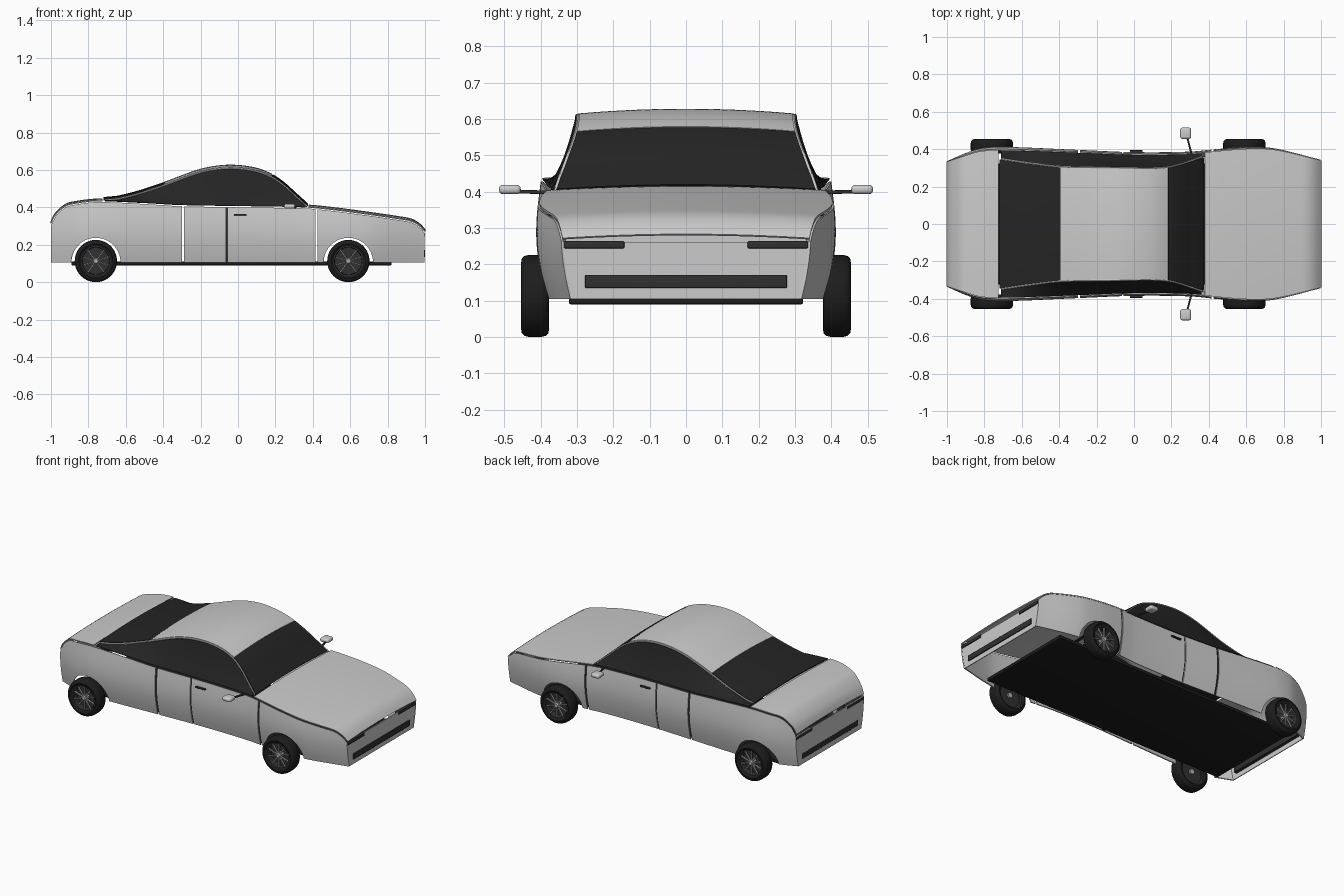
import bpy, bmesh, math
from mathutils import Matrix, Vector

if "Cube" in bpy.data.objects:
    bpy.data.objects.remove(bpy.data.objects["Cube"])


def mat(name, v):
    m = bpy.data.materials.new(name)
    m.diffuse_color = (v, v, v, 1)
    m.use_nodes = True
    m.node_tree.nodes["Principled BSDF"].inputs["Base Color"].default_value = m.diffuse_color
    return m


BLACK, GLASS, DARK = mat("rubber", 0.012), mat("glass", 0.018), mat("dark_trim", 0.03)
SILVER = mat("alloy", 0.45)


def curve(table):
    """Smooth interpolation through (x, value) points."""
    def f(x):
        x = min(max(x, table[0][0]), table[-1][0])
        i = max(k for k in range(len(table) - 1) if table[k][0] <= x)

        def slope(k):
            a, b = table[max(k - 1, 0)], table[min(k + 1, len(table) - 1)]
            return (b[1] - a[1]) / (b[0] - a[0])
        (x0, y0), (x1, y1) = table[i], table[i + 1]
        h = x1 - x0
        t = (x - x0) / h
        return (y0 * (2*t**3 - 3*t*t + 1) + slope(i) * h * (t**3 - 2*t*t + t)
                + y1 * (3*t*t - 2*t**3) + slope(i + 1) * h * (t**3 - t*t))
    return f


def finish(bm, name, material=None, mirror=False):
    bmesh.ops.recalc_face_normals(bm, faces=bm.faces)
    me = bpy.data.meshes.new(name)
    bm.to_mesh(me)
    bm.free()
    ob = bpy.data.objects.new(name, me)
    bpy.context.collection.objects.link(ob)
    if material:
        me.materials.append(material)
    bpy.ops.object.select_all(action='DESELECT')
    ob.select_set(True)
    bpy.context.view_layer.objects.active = ob
    bpy.ops.object.shade_smooth_by_angle(angle=math.radians(35))
    if mirror:
        ob.modifiers.new("mirror", 'MIRROR').use_axis = (False, True, False)
    return ob


def sheet(name, rows, material=None, mirror=False, thick=0.006):
    """Skin rows of points and give the sheet a thickness."""
    bm = bmesh.new()
    vs = [[bm.verts.new(p) for p in r] for r in rows]
    for a, b in zip(vs, vs[1:]):
        for i in range(len(a) - 1):
            bm.faces.new((a[i], a[i + 1], b[i + 1], b[i]))
    bmesh.ops.remove_doubles(bm, verts=bm.verts, dist=1e-5)
    if thick:
        bmesh.ops.solidify(bm, geom=bm.faces[:], thickness=thick)
    return finish(bm, name, material, mirror)


def lathe(name, profile, cx, cz, material):
    """Turn (radius, y) points about the axle."""
    ang = [2 * math.pi * i / 40 for i in range(41)]
    rows = [[(cx + r * math.cos(a), y, cz + r * math.sin(a)) for a in ang] for r, y in profile]
    return sheet(name, rows, material, True, 0)


def boxes(name, items, material=None, mirror=False, bevel=0.004):
    """items: (centre, size, matrix) boxes joined in one mesh."""
    bm = bmesh.new()
    for c, s, m in items:
        bmesh.ops.create_cube(bm, size=1, matrix=m @ Matrix.Translation(c) @ Matrix.Diagonal((*s, 1)))
    if bevel:
        bmesh.ops.bevel(bm, geom=bm.edges[:], offset=bevel, segments=3, affect='EDGES', profile=0.5)
    return finish(bm, name, material, mirror)


def span(a, b, n):
    return [a + (b - a) * i / n for i in range(n + 1)]


ID = Matrix.Identity(4)
END, ZB, AXLES, ARCH = 0.997, 0.105, (-0.76, 0.59), 0.132

# Body shape: half width, shoulder height, vertical side profile, roof line, roof half width
width = curve([(-1, .335), (-.9, .378), (-.82, .403), (-.7, .411), (-.3, .395), (0, .383),
               (.3, .386), (.45, .4), (.6, .41), (.75, .403), (1, .342)])
shoulder = curve([(-1, .305), (-.98, .35), (-.925, .402), (-.88, .417), (-.75, .432), (-.5, .422),
                  (-.3, .41), (.3, .4), (.4, .396), (.6, .373), (.88, .333), (.93, .322), (.97, .298), (1, .265)])
bulge = curve([(.1, .925), (.17, .97), (.25, 1), (.33, 1), (.44, .97)])
roof_z = curve([(-.72, .441), (-.55, .48), (-.39, .532), (-.2, .6), (-.06, .622), (.08, .61),
                (.18, .574), (.25, .526), (.32, .46), (.372, .405)])
roof_y = curve([(-.72, .345), (-.55, .32), (-.39, .302), (-.1, .297), (.18, .3), (.37, .356)])


def side_y(x, z):
    return width(x) * bulge(z)


def lower(x):
    for a in AXLES:
        if abs(x - a) < ARCH:
            return max(ZB, .105 + math.sqrt(ARCH**2 - (x - a)**2))
    return ZB


def side_panel(name, x0, x1):
    xs = set(span(x0, x1, 30))
    for a in AXLES:
        if x0 < a < x1:
            xs |= {a + ARCH * math.cos(math.pi * i / 28) for i in range(29)}
    rows = []
    for x in sorted(xs):
        rows.append([(x, side_y(x, z), z) for z in span(lower(x), shoulder(x) - .004, 12)])
    sheet(name, rows, None, True)


side_panel("rear_quarter", -END, -.300)
side_panel("rear_door", -.289, -.064)
side_panel("front_door", -.057, .415)
side_panel("front_fender", .425, END)


# Hood, trunk, roof and end glass share one crowned cross sheet
def cross(name, x0, x1, half, height, crown, material=None):
    rows = []
    for x in span(x0, x1, 30):
        e, z = half(x), height(x)
        rows.append([(x, e * t, z + crown * (1 - t * t)) for t in span(-1, 1, 16)])
    sheet(name, rows, material)


def lid_half(x):
    return side_y(x, shoulder(x)) - .004


def roof_edge(x):
    return roof_z(x) - .013 * min(1, (x + .75) / .1, (.4 - x) / .1)


cross("hood", .378, END, lid_half, shoulder, .011)
cross("trunk_lid", -END, -.725, lid_half, shoulder, .009)
cross("rear_window", -.718, -.392, roof_y, roof_edge, .012, GLASS)
cross("roof", -.39, .18, roof_y, roof_edge, .013)
cross("windshield", .182, .37, roof_y, roof_edge, .012, GLASS)

# Side glass leaning from shoulder to roof edge, with a slight hollow
rows = []
for x in span(-.71, .36, 50):
    y0, z0 = side_y(x, shoulder(x)) - .006, shoulder(x) + .004
    y1, z1 = roof_y(x) + .008, max(roof_edge(x) - .004, z0 + .003)
    rows.append([(x, y0 + (y1 - y0) * t - .03 * (z1 - z0) * math.sin(math.pi * t), z0 + (z1 - z0) * t)
                 for t in span(0, 1, 8)])
sheet("side_window", rows, GLASS, True, .004)

# Roof rail along the window edge
rows = []
for x in span(-.71, .368, 50):
    rows.append([(x, roof_y(x) + .004 + .005 * math.cos(a), roof_edge(x) + .005 * math.sin(a))
                 for a in span(0, 2 * math.pi, 8)])
sheet("roof_rail", rows, None, True, 0)

# Front and rear end panels with light strips and grilles
for tag, s, top, lz in (("front", 1, .262, .254), ("rear", -1, .298, .286)):
    rows = []
    for z in span(ZB, top, 10):
        e = side_y(s * END, z)
        rows.append([(s * (END - .003), e * t, z) for t in span(-1, 1, 8)])
    sheet(tag + "_bumper", rows, None, False, .005)
    boxes(tag + "_light", [((s * .985, .253, lz), (.03, .166, .02), ID)], DARK, True, .003)
    boxes(tag + "_grille", [((s * .987, 0, .153), (.026, .555, .036), ID)], DARK, False, .002)

# Floor slab and dark centre pillar
boxes("floor", [((-.035, 0, .1), (1.71, .645, .02), ID)], BLACK)
rows = []
for x in (-.072, -.05):
    rows.append([(x, side_y(x, z) - .009, z) for z in span(ZB, .4, 10)])
sheet("door_pillar", rows, DARK, True, .004)

# Door handles and mirrors
boxes("door_handle", [((.012, .388, .361), (.068, .014, .009), ID)], DARK, True, .003)
boxes("mirror", [((.276, .485, .406), (.058, .06, .026), ID)], None, True, .011)
a, b = Vector((.31, .365, .398)), Vector((.284, .465, .4))
lean = Matrix.Translation((a + b) / 2) @ (b - a).to_track_quat('Y', 'Z').to_matrix().to_4x4()
boxes("mirror_arm", [((0, 0, 0), (.01, (b - a).length, .01), lean)], DARK, True, .003)

# Wheels
R = .113
for tag, x in zip(("rear", "front"), AXLES):
    lathe(tag + "_tyre", [(.08, .385), (.092, .377), (.103, .379), (.11, .386), (R, .398), (R, .432),
                          (.11, .445), (.103, .452), (.092, .454), (.08, .446), (.08, .385)], x, R, BLACK)
    lathe(tag + "_rim", [(.08, .447), (.074, .447), (.072, .43), (.072, .392), (.08, .388)], x, R, DARK)
    lathe(tag + "_brake_disc", [(0, .408), (.073, .408), (.073, .4), (0, .4)], x, R, DARK)
    lathe(tag + "_hub", [(0, .39), (.016, .39), (.016, .442), (.011, .447), (0, .447)], x, R, SILVER)
    spokes = []
    for i in range(10):
        m = Matrix.Translation((x, .437, R)) @ Matrix.Rotation(i * math.pi / 5, 4, 'Y')
        spokes.append(((0, 0, .045), (.006, .01, .064), m))
    boxes(tag + "_spokes", spokes, SILVER, True, 0)
